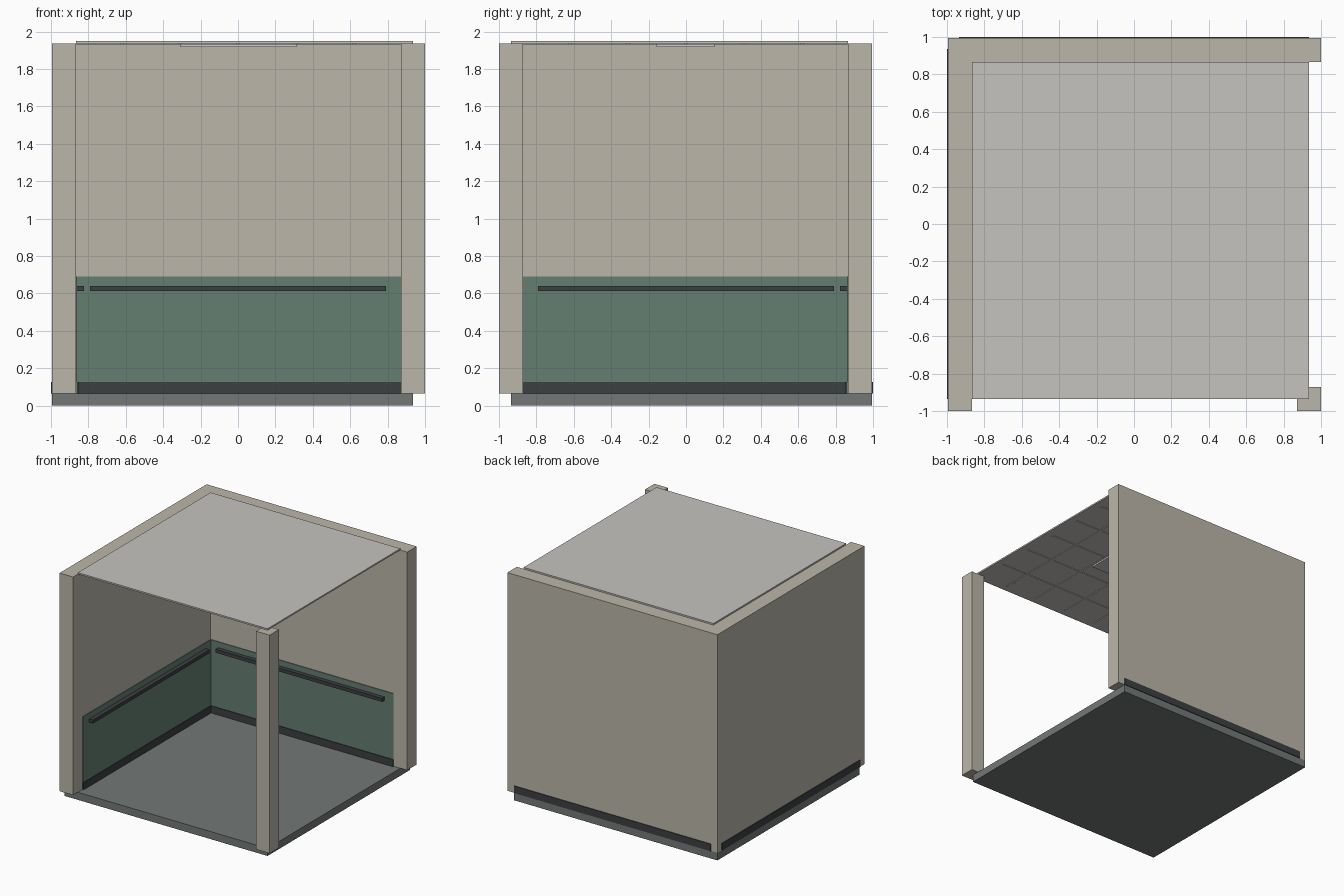
import bpy, bmesh

if "Cube" in bpy.data.objects:
    bpy.data.objects.remove(bpy.data.objects["Cube"])


def mat(name, rgb):
    m = bpy.data.materials.new(name)
    m.diffuse_color = (*rgb, 1)
    m.use_nodes = True
    m.node_tree.nodes["Principled BSDF"].inputs["Base Color"].default_value = m.diffuse_color
    return m


PLASTER = mat("plaster", (0.50, 0.47, 0.40))
GREEN = mat("green_panel", (0.13, 0.21, 0.165))
FLOOR = mat("floor_grey", (0.17, 0.19, 0.185))
DARK = mat("dark_trim", (0.045, 0.05, 0.053))
CEIL = mat("ceiling_grey", (0.56, 0.55, 0.53))
LIGHT = mat("light_white", (0.95, 0.95, 0.92))


def box(name, x, y, z, material):
    """Box from (min, max) ranges on each axis."""
    bm = bmesh.new()
    bmesh.ops.create_cube(bm, size=1)
    for v in bm.verts:
        v.co = [r[0] if c < 0 else r[1] for c, r in zip(v.co, (x, y, z))]
    me = bpy.data.meshes.new(name)
    bm.to_mesh(me)
    bm.free()
    ob = bpy.data.objects.new(name, me)
    bpy.context.collection.objects.link(ob)
    me.materials.append(material)
    return ob


def both_walls(name, along, depth, z, material):
    """Same part on the back wall and, swapped across the diagonal, on the left wall."""
    box("back_" + name, along, depth, z, material)
    box("left_" + name, (-depth[1], -depth[0]), (-along[1], -along[0]), z, material)


BASE, TOP = 0.065, 1.937      # wall bottom and top
IN, OUT = 0.866, 0.994        # wall inner and outer faces

# Floor slab
box("floor", (-OUT, 0.935), (-0.935, OUT), (0, BASE), FLOOR)

# Walls and the free-standing corner post
box("back_wall", (-OUT, 1), (IN, OUT), (BASE, TOP), PLASTER)
box("left_wall", (-OUT, -IN), (-1, IN), (BASE, TOP), PLASTER)
box("corner_post", (0.872, 1), (-1, -0.872), (BASE, TOP), PLASTER)

# Wainscot, skirting inside and outside, handrails
both_walls("wainscot", (-IN, 0.872), (IN - 0.006, IN), (BASE, 0.69), GREEN)
both_walls("inner_skirting", (-IN, 0.872), (IN - 0.012, IN), (BASE, 0.126), DARK)
both_walls("outer_skirting", (-0.935, 0.935), (OUT, 1), (BASE, 0.126), DARK)
both_walls("handrail", (-0.79, 0.79), (0.823, IN - 0.003), (0.612, 0.641), DARK)

# Ceiling slab with grid bars and a light panel below
box("ceiling", (-IN, 0.935), (-0.935, IN), (TOP, 1.95), CEIL)
for i in range(-2, 3):
    c = i * 0.311
    box(f"ceiling_bar_y_{i + 3}", (c - 0.009, c + 0.009), (-0.872, IN), (1.931, TOP), CEIL)
    box(f"ceiling_bar_x_{i + 3}", (-IN, 0.872), (c - 0.009, c + 0.009), (1.931, TOP), CEIL)
box("ceiling_light", (-0.309, 0.312), (-0.158, 0.153), (1.918, TOP), LIGHT)
